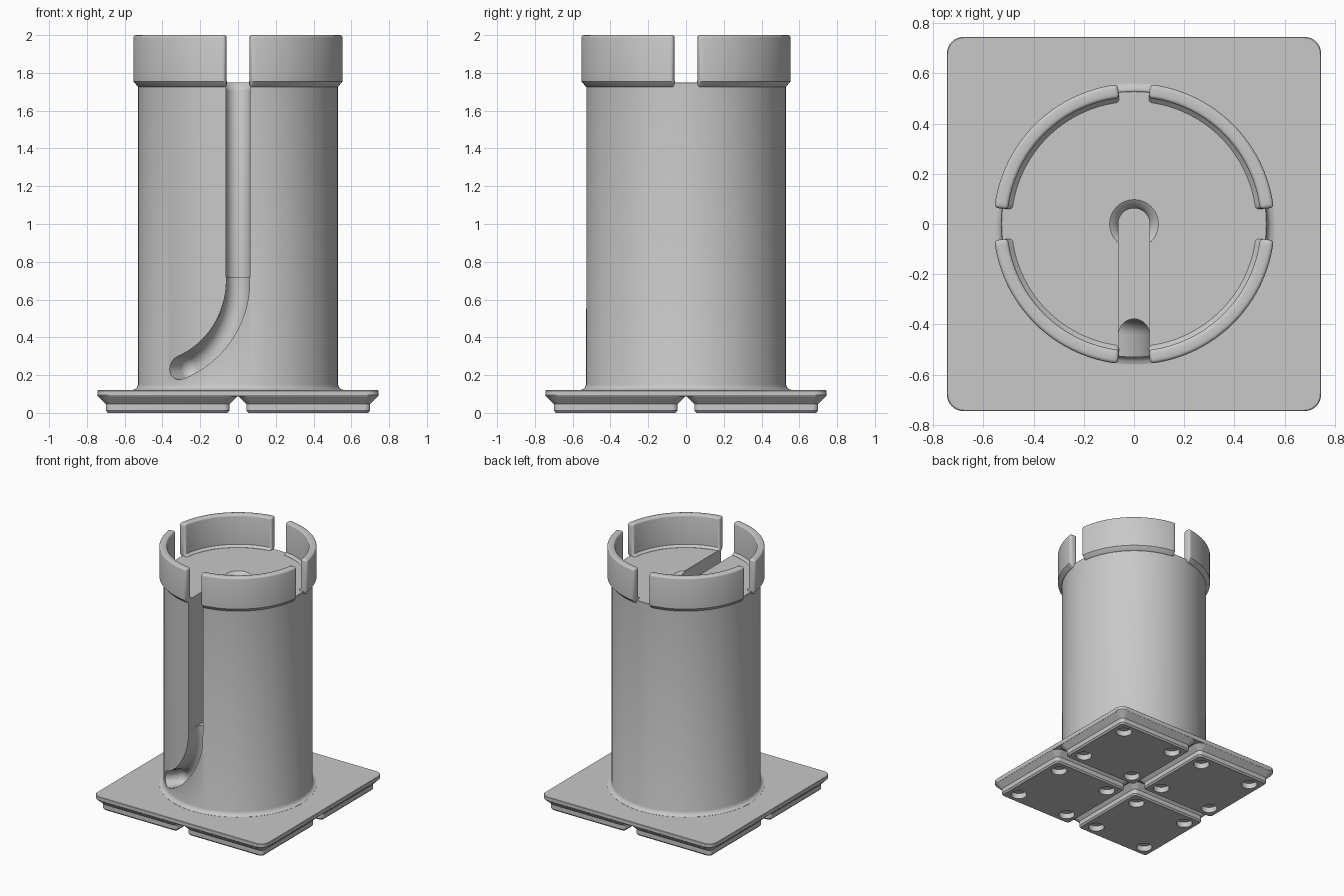
import bpy, bmesh
from math import sin, cos, pi, radians, asin, sqrt
from mathutils import Vector

cube = bpy.data.objects.get("Cube")
if cube:
    bpy.data.objects.remove(cube, do_unlink=True)

grey = bpy.data.materials.new("grey_plastic")
grey.use_nodes = True
colour = (0.58, 0.58, 0.58, 1)
grey.diffuse_color = colour
grey.node_tree.nodes["Principled BSDF"].inputs["Base Color"].default_value = colour


def loft(bm, rings):
    """Skin closed rings of equal length and cap both ends."""
    rows = [[bm.verts.new(p) for p in ring] for ring in rings]
    n = len(rows[0])
    for a, b in zip(rows, rows[1:]):
        for i in range(n):
            j = (i + 1) % n
            bm.faces.new((a[i], a[j], b[j], b[i]))
    bm.faces.new(rows[0])
    bm.faces.new(rows[-1])


def make(name, *lofts):
    bm = bmesh.new()
    for rings in lofts:
        loft(bm, rings)
    bmesh.ops.recalc_face_normals(bm, faces=bm.faces)
    mesh = bpy.data.meshes.new(name)
    bm.to_mesh(mesh)
    bm.free()
    mesh.materials.append(grey)
    obj = bpy.data.objects.new(name, mesh)
    bpy.context.collection.objects.link(obj)
    return obj


def activate(obj):
    bpy.ops.object.select_all(action='DESELECT')
    obj.select_set(True)
    bpy.context.view_layer.objects.active = obj


def carve(obj, cutter):
    mod = obj.modifiers.new("cut", 'BOOLEAN')
    mod.operation, mod.solver, mod.object = 'DIFFERENCE', 'EXACT', cutter
    activate(obj)
    bpy.ops.object.modifier_apply(modifier=mod.name)
    bpy.data.objects.remove(cutter, do_unlink=True)


def smooth(obj):
    activate(obj)
    bpy.ops.object.shade_smooth_by_angle(angle=radians(32))


def circle(r, z, cx=0, cy=0, n=96):
    return [(cx + r * cos(2 * pi * i / n), cy + r * sin(2 * pi * i / n), z) for i in range(n)]


def rounded_square(half, r, z, cx=0, cy=0, steps=8):
    pts = []
    for k, (sx, sy) in enumerate(((1, 1), (-1, 1), (-1, -1), (1, -1))):
        for i in range(steps + 1):
            a = pi / 2 * (k + i / steps)
            pts.append((cx + sx * (half - r) + r * cos(a), cy + sy * (half - r) + r * sin(a), z))
    return pts


# Base plate
smooth(make("base_plate", [rounded_square(h, 0.065, z) for h, z in
                           ((0.74, 0.086), (0.745, 0.094), (0.745, 0.117), (0.742, 0.12))]))

# Four stepped feet with round magnet pockets
P = 0.372
corners = [(sx, sy) for sx in (-1, 1) for sy in (-1, 1)]
foot_profile = ((0.317, 0.022, 0), (0.328, 0.033, 0.012), (0.328, 0.033, 0.047), (0.371, 0.065, 0.09))
feet = make("feet", *[[rounded_square(h, r, z, sx * P, sy * P) for h, r, z in foot_profile]
                      for sx, sy in corners])
pockets = make("pocket_cutter", *[[circle(0.058, z, sx * P + tx * 0.23, sy * P + ty * 0.23, 32)
                                   for z in (-0.05, 0.043)]
                                  for sx, sy in corners for tx, ty in corners])
carve(feet, pockets)
smooth(feet)

# Round column with a flared foot
column = make("column", [circle(r, z) for r, z in
                         ((0.56, 0.11), (0.56, 0.121), (0.546, 0.125), (0.536, 0.134),
                          (0.53, 0.15), (0.53, 1.747), (0.527, 1.75))])

# Straight slot from the axis out through the front
W = 0.0625
outline = [(W * cos(pi * i / 24), W * sin(pi * i / 24)) for i in range(25)] + [(-W, -0.8), (W, -0.8)]
carve(column, make("slot_cutter", [[(x, y, z) for x, y in outline] for z in (0.72, 2.2)]))

# Flared rim at the inner end of the slot
carve(column, make("rim_cutter", [circle(r, z, n=48) for r, z in
                                  ((0.06, 1.70), (0.066, 1.715), (0.076, 1.735), (0.1, 1.752), (0.1, 1.9))]))


# Curved groove that leaves the slot and wraps around the column
def on_surface(phi):
    if phi < 0:
        x, z = 0, 0.7 - 0.5 * phi
    else:
        x, z = 0.5 * (1 - cos(phi)), 0.7 - 0.5 * sin(phi)
    th = asin(x / 0.53)
    return Vector((-0.53 * sin(th), -0.53 * cos(th), z))


def groove_section(phi, w):
    p = on_surface(phi)
    out = Vector((p.x, p.y, 0)).normalized()
    along = (on_surface(phi + 0.01) - on_surface(phi - 0.01)).normalized()
    side = out.cross(along).normalized()
    c = p - out * 0.09
    pts = [c + side * w * cos(pi * i / 16) - out * w * sin(pi * i / 16) for i in range(17)]
    return pts + [c + out * 0.25 - side * w, c + out * 0.25 + side * w]


end = radians(67)
G = 0.0618
sections = [groove_section(-0.08, G)]
sections += [groove_section(end * i / 28, G) for i in range(29)]
sections += [groove_section(end + 0.12 * s, G * sqrt(1 - s * s))
             for s in (0.25, 0.5, 0.7, 0.85, 0.95, 0.99)]
carve(column, make("groove_cutter", sections))
smooth(column)

# Four rounded collar segments with gaps at the front, back and sides
collar_profile = ((0.488, 1.735), (0.53, 1.72), (0.56, 1.755), (0.56, 2.0), (0.505, 2.0),
                  (0.505, 1.768), (0.488, 1.751))
gap = asin(0.062 / 0.535)
for k, name in enumerate(("back_left", "back_right", "front_right", "front_left")):
    rings = []
    for i in range(25):
        a = pi / 2 * k + gap + (pi / 2 - 2 * gap) * i / 24
        rings.append([(r * cos(a), r * sin(a), z) for r, z in collar_profile])
    segment = make(name + "_collar", rings)
    mod = segment.modifiers.new("rounding", 'BEVEL')
    mod.width, mod.segments = 0.015, 3
    mod.limit_method, mod.angle_limit = 'ANGLE', radians(65)
    activate(segment)
    bpy.ops.object.modifier_apply(modifier=mod.name)
    smooth(segment)
